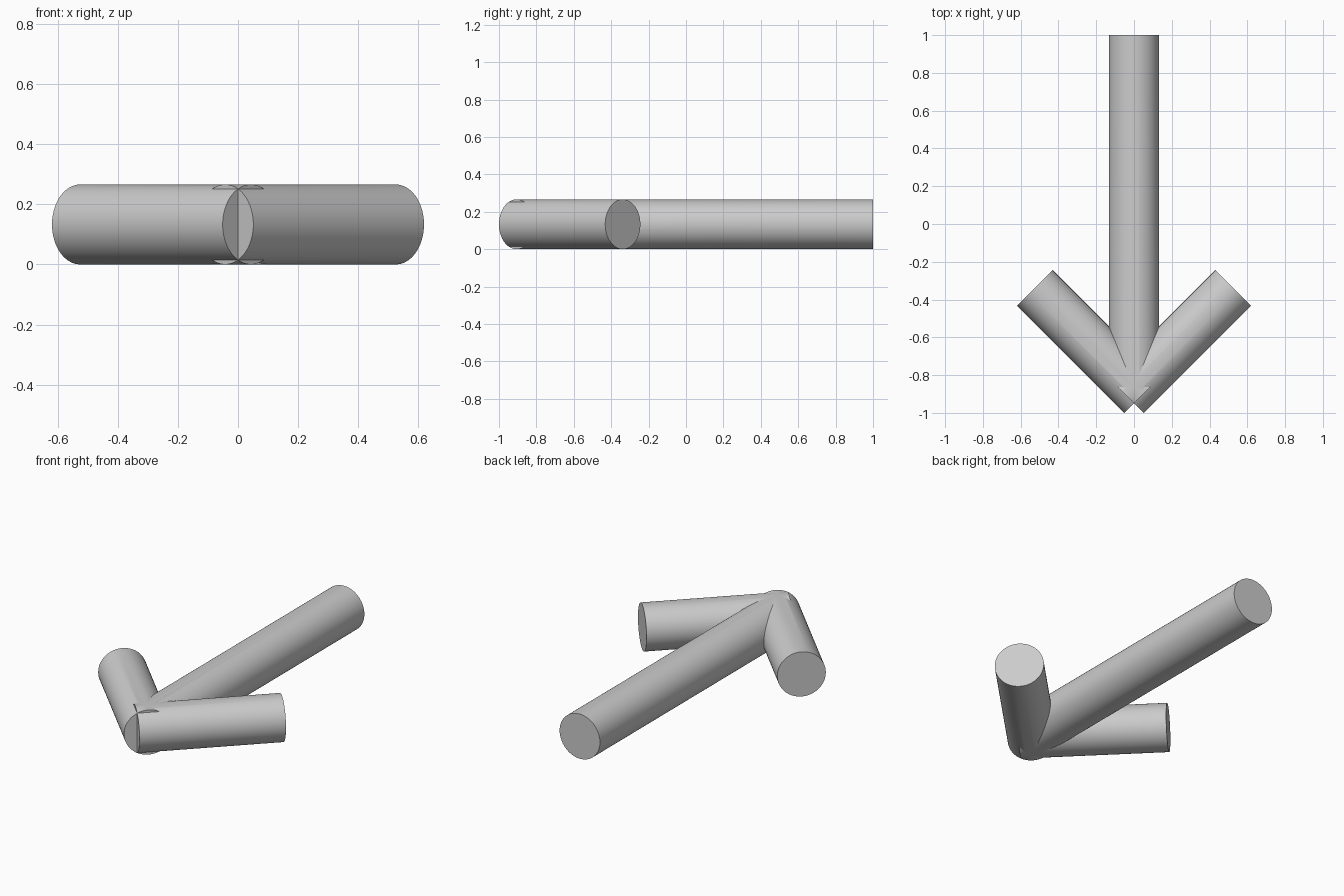
import bpy
from math import radians
from mathutils import Vector

if "Cube" in bpy.data.objects:
    bpy.data.objects.remove(bpy.data.objects["Cube"])

R = 0.133  # bar radius, also height of the bar axes


def bar(name, start, end):
    """Round bar running between two (x, y) points at height R."""
    a, b = Vector((*start, R)), Vector((*end, R))
    bpy.ops.mesh.primitive_cylinder_add(vertices=96, radius=R, depth=(b - a).length,
                                        location=(a + b) / 2)
    ob = bpy.context.object
    ob.name = name
    ob.rotation_euler = (radians(90), 0, (b - a).to_track_quat('Y', 'Z').to_euler().z)
    bpy.ops.object.transform_apply(location=True, rotation=True, scale=True)
    return ob


# Long shaft, ending inside the crossing of the two head arms
arrow = bar("arrow", (0, -0.855), (0, 1))

# Two head arms at 45 degrees, crossing near the tip
for side, name in ((1, "right_arm"), (-1, "left_arm")):
    arm = bar(name, (-0.043 * side, -0.906), (0.525 * side, -0.338))
    mod = arrow.modifiers.new(name, 'BOOLEAN')
    mod.operation = 'UNION'
    mod.solver = 'EXACT'
    mod.object = arm
    bpy.ops.object.select_all(action='DESELECT')
    arrow.select_set(True)
    bpy.context.view_layer.objects.active = arrow
    bpy.ops.object.modifier_apply(modifier=name)
    bpy.data.objects.remove(arm)

# Smooth sides, sharp caps and seams
arrow.select_set(True)
bpy.context.view_layer.objects.active = arrow
bpy.ops.object.shade_smooth_by_angle(angle=radians(20))
